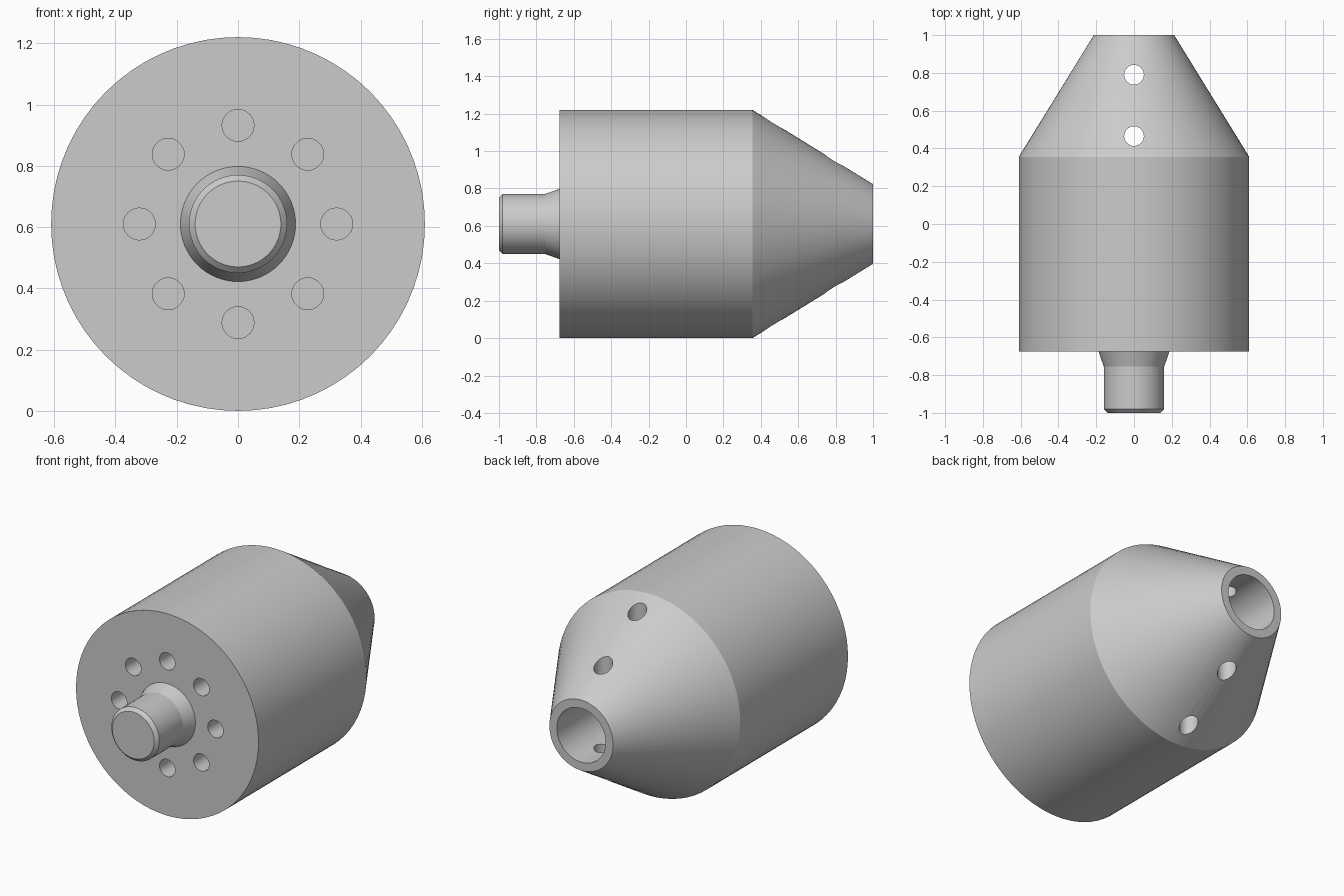
import bpy, bmesh, math
from mathutils import Matrix, Vector

if "Cube" in bpy.data.objects:
    bpy.data.objects.remove(bpy.data.objects["Cube"])

R = 0.61                      # body radius, also the height of the axis
AXIS = Vector((0, 0, R))

# Single metal colour
metal = bpy.data.materials.new("light_grey_metal")
metal.use_nodes = True
colour = (0.6, 0.6, 0.6, 1)
metal.diffuse_color = colour
metal.node_tree.nodes["Principled BSDF"].inputs["Base Color"].default_value = colour


def add_object(name, bm):
    bmesh.ops.recalc_face_normals(bm, faces=bm.faces)
    mesh = bpy.data.meshes.new(name)
    bm.to_mesh(mesh)
    bm.free()
    mesh.materials.append(metal)
    obj = bpy.data.objects.new(name, mesh)
    bpy.context.collection.objects.link(obj)
    return obj


def lathe(name, profile, segments=72):
    """Closed solid turned around the y axis from (radius, y) points."""
    bm = bmesh.new()
    rings = []
    for r, y in profile:
        rings.append([bm.verts.new(AXIS + Vector((r * math.sin(a), y, r * math.cos(a))))
                      for a in (2 * math.pi * i / segments for i in range(segments))])
    for a, b in zip(rings, rings[1:]):
        for i in range(segments):
            j = (i + 1) % segments
            bm.faces.new((a[i], a[j], b[j], b[i]))
    bm.faces.new(rings[0])
    bm.faces.new(rings[-1])
    return add_object(name, bm)


def drill(name, centre, radius, depth, along_y, segments=32):
    """Cylinder cutter along y or z."""
    bm = bmesh.new()
    turn = Matrix.Rotation(math.pi / 2, 4, 'X') if along_y else Matrix()
    bmesh.ops.create_cone(bm, cap_ends=True, segments=segments, radius1=radius,
                          radius2=radius, depth=depth,
                          matrix=Matrix.Translation(centre) @ turn)
    obj = add_object(name, bm)
    obj.hide_render = True
    return obj


def cut(target, cutter):
    mod = target.modifiers.new("cut", 'BOOLEAN')
    mod.operation = 'DIFFERENCE'
    mod.solver = 'EXACT'
    mod.object = cutter
    bpy.context.view_layer.objects.active = target
    bpy.ops.object.modifier_apply(modifier=mod.name)
    bpy.data.objects.remove(cutter)


# Body: cylinder tapering to a nose
body = lathe("tapered_body", [(R, -0.675), (R, 0.355), (0.213, 1.0)])

# Socket bore in the nose
cut(body, drill("bore_cutter", AXIS + Vector((0, 0.675, 0)), 0.163, 0.75, True, 64))

# Two cross pin holes right through the nose
for y in (0.465, 0.79):
    cut(body, drill("pin_cutter", AXIS + Vector((0, y, 0)), 0.052, 2, False))

# Ring of eight blind holes in the front face
for i in range(8):
    a = i * math.pi / 4
    pos = AXIS + Vector((0.322 * math.cos(a), -0.675, 0.322 * math.sin(a)))
    cut(body, drill("face_hole_cutter", pos, 0.052, 0.5, True))

# Drive shaft with chamfered tip and flared root, seated in the body
shaft = lathe("drive_shaft", [(0.14, -1.0), (0.16, -0.98), (0.16, -0.755),
                              (0.188, -0.675), (0.188, -0.665)], 64)

# Smooth round surfaces, crisp edges
for obj in (body, shaft):
    bpy.ops.object.select_all(action='DESELECT')
    obj.select_set(True)
    bpy.context.view_layer.objects.active = obj
    bpy.ops.object.shade_smooth_by_angle(angle=math.radians(17))
